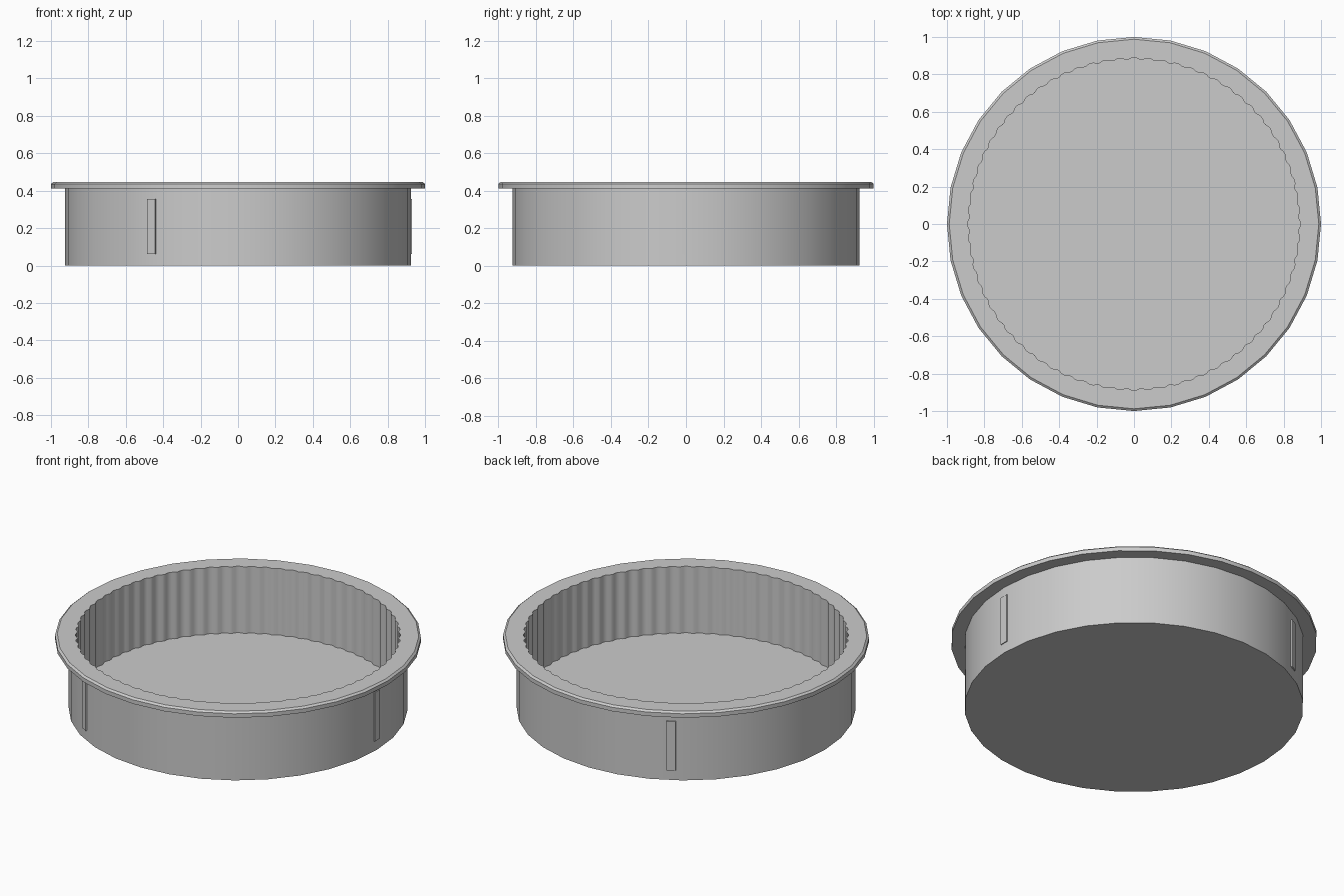
import bpy, bmesh, math

if "Cube" in bpy.data.objects:
    bpy.data.objects.remove(bpy.data.objects["Cube"])

SIDES, FLUTES, STEPS = 32, 72, 5


def finish(bm, name, angle=25):
    bmesh.ops.recalc_face_normals(bm, faces=bm.faces[:])
    me = bpy.data.meshes.new(name)
    bm.to_mesh(me)
    bm.free()
    ob = bpy.data.objects.new(name, me)
    bpy.context.collection.objects.link(ob)
    bpy.ops.object.select_all(action='DESELECT')
    ob.select_set(True)
    bpy.context.view_layer.objects.active = ob
    bpy.ops.object.shade_smooth_by_angle(angle=math.radians(angle))
    return ob


def ring(bm, n, z, radius):
    """Ring of n points; radius is a function of the point index."""
    out = []
    for i in range(n):
        a = 2 * math.pi * i / n
        r = radius(i)
        out.append(bm.verts.new((r * math.cos(a), r * math.sin(a), z)))
    return out


def bridge(bm, a, b):
    n = len(a)
    for i in range(n):
        j = (i + 1) % n
        bm.faces.new((a[i], a[j], b[j], b[i]))


def loop_edges(bm, ringverts):
    n = len(ringverts)
    return [bm.edges.get((ringverts[i], ringverts[(i + 1) % n])) for i in range(n)]


def flute(i):
    return 0.875 + 0.014 * abs(math.cos(math.pi * i / STEPS))


# Lid: outer wall, flange with chamfered top, fluted cavity
bm = bmesh.new()
profile = [(0.926, 0.0), (0.926, 0.412), (1.0, 0.412), (1.0, 0.436), (0.988, 0.446)]
outer = [ring(bm, SIDES, z, lambda i, r=r: r) for r, z in profile]
for lo, hi in zip(outer, outer[1:]):
    bridge(bm, lo, hi)
bm.faces.new(outer[0])

n = FLUTES * STEPS
top_in = ring(bm, n, 0.446, flute)
floor = ring(bm, n, 0.045, flute)
bridge(bm, top_in, floor)
bm.faces.new(floor)

# Flat rim between the round flange and the fluted opening
bmesh.ops.triangle_fill(bm, use_beauty=True, use_dissolve=False, normal=(0, 0, 1),
                        edges=loop_edges(bm, outer[-1]) + loop_edges(bm, top_in))
finish(bm, "fluted_lid")

# Three thin grip ribs on the outer wall
for k in range(3):
    bm = bmesh.new()
    bmesh.ops.create_cube(bm, size=1)
    for v in bm.verts:
        v.co = (0.915 + v.co.x * 0.03, v.co.y * 0.05, 0.208 + v.co.z * 0.295)
    rib = finish(bm, f"side_rib_{k + 1}")
    rib.rotation_euler.z = math.radians(120 * k)
